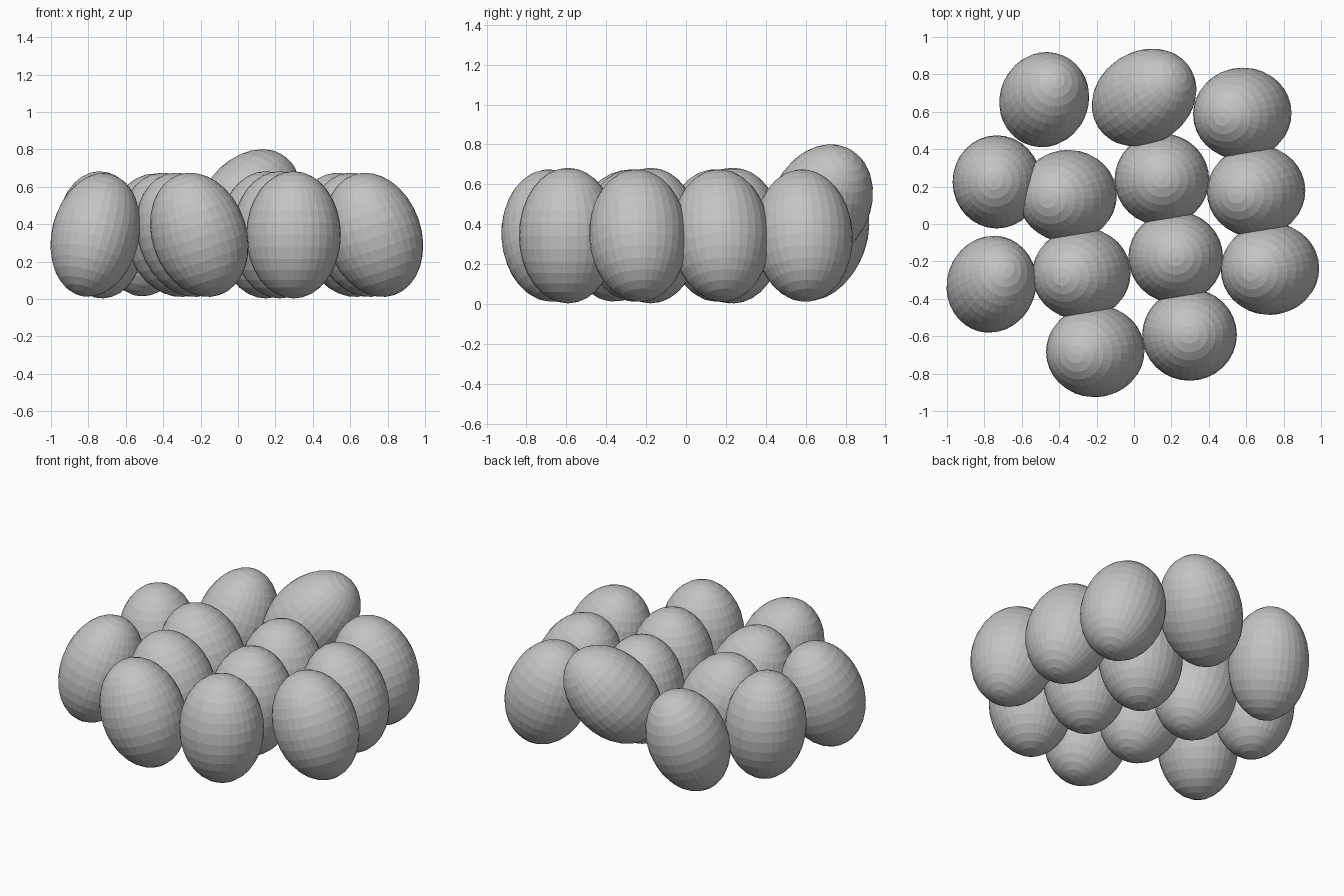
import bpy
from mathutils import Vector

cube = bpy.data.objects.get("Cube")
if cube:
    bpy.data.objects.remove(cube, do_unlink=True)

# Plain grey shell
shell = bpy.data.materials.new("shell_grey")
shell.use_nodes = True
shell.diffuse_color = (0.55, 0.55, 0.55, 1)
shell.node_tree.nodes["Principled BSDF"].inputs["Base Color"].default_value = (0.55, 0.55, 0.55, 1)

HALF_LENGTH = 0.34
REST = 0.343
UP = Vector((0, 0, 1))


def egg(name, x, y, lean=(0, 0), z=REST, width=0.253, depth=0.246):
    """One egg; lean is the horizontal part of its long axis direction."""
    axis = Vector((lean[0], lean[1], (1 - lean[0] ** 2 - lean[1] ** 2) ** 0.5))
    bpy.ops.mesh.primitive_uv_sphere_add(segments=32, ring_count=16, radius=1, location=(x, y, z))
    ob = bpy.context.object
    ob.name = name
    ob.data.materials.append(shell)
    ob.scale = (width, depth, HALF_LENGTH)
    ob.rotation_mode = 'QUATERNION'
    ob.rotation_quaternion = UP.rotation_difference(axis)
    return ob


# Three slanting columns of packed eggs; the outer two lean to one side
STEP = Vector((-0.074, 0.415))
columns = [
    ("left", Vector((0.727, -0.24)), (-0.32, -0.05)),
    ("middle", Vector((0.297, -0.592)), (0, 0)),
    ("right", Vector((-0.207, -0.68)), (-0.32, -0.05)),
]
for side, start, lean in columns:
    for i, row in enumerate(("front", "centre", "back")):
        p = start + STEP * i
        egg(f"{side}_{row}_egg", p.x, p.y, lean)

# Loose eggs around the right and back edges
egg("loose_right_front_egg", -0.762, -0.322, (0.23, 0.25), width=0.234, depth=0.253)
egg("loose_right_back_egg", -0.733, 0.225, (-0.04, 0.02), width=0.237, depth=0.249)
egg("loose_back_corner_egg", -0.48, 0.665, (0.19, 0.32), width=0.236, depth=0.243)

# Raised egg tipped over at the back
egg("tipped_back_egg", 0.054, 0.676, (0.565, 0.374), z=0.5, width=0.247, depth=0.247)
